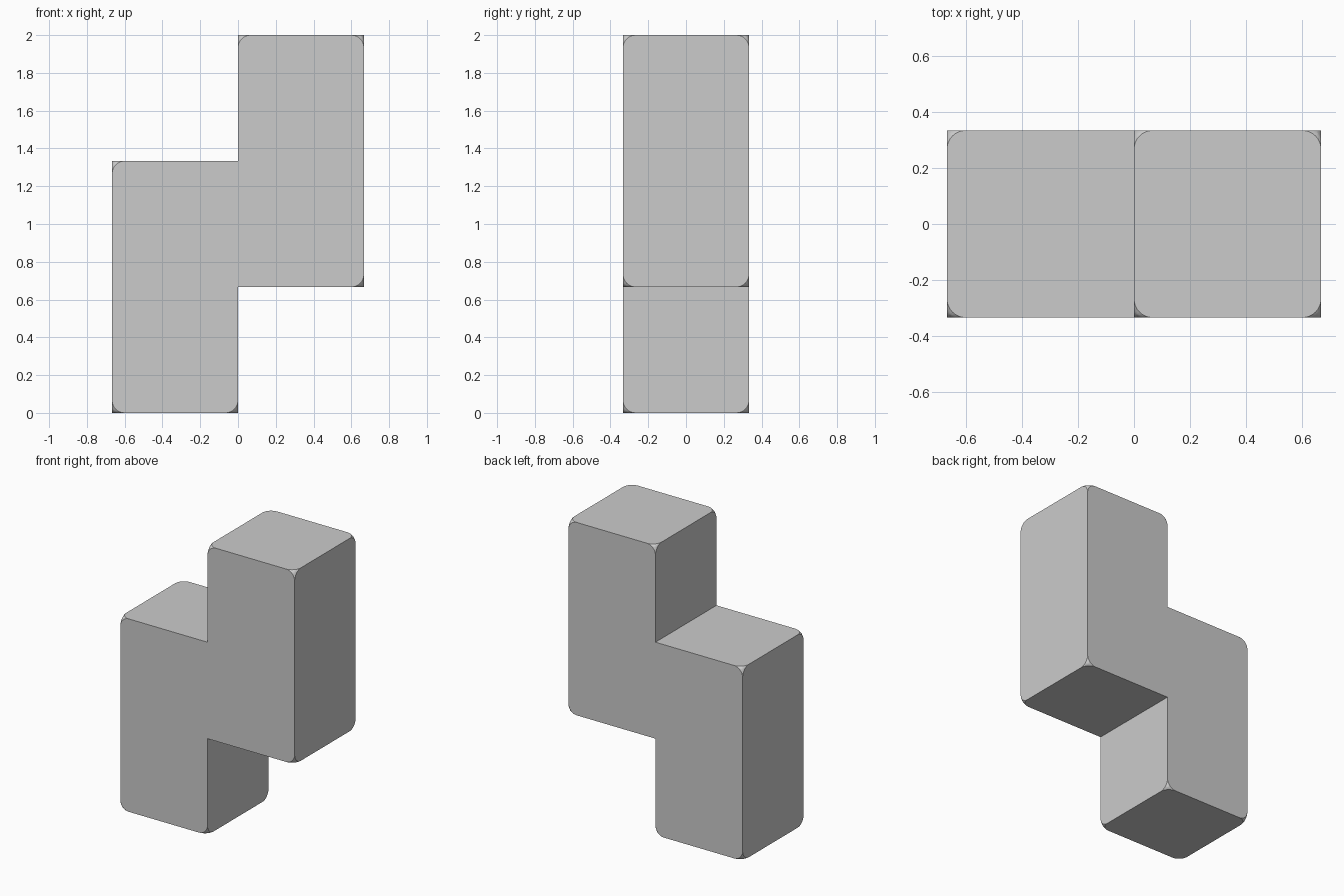
import bpy, bmesh

if "Cube" in bpy.data.objects:
    bpy.data.objects.remove(bpy.data.objects["Cube"])

C = 2 / 3      # side of one cube cell
R = 0.067      # corner rounding

# Stepped outline in the XZ plane
outline = [(-C, 0), (0, 0), (0, C), (C, C), (C, 3 * C), (0, 3 * C), (0, 2 * C), (-C, 2 * C)]
inner = {2, 6}  # concave corners stay sharp

bm = bmesh.new()
front = [bm.verts.new((x, -C / 2, z)) for x, z in outline]
back = [bm.verts.new((x, C / 2, z)) for x, z in outline]
n = len(outline)

# Front, back and side faces of the block
bm.faces.new(front)
bm.faces.new(back[::-1])
for i in range(n):
    j = (i + 1) % n
    bm.faces.new((front[i], back[i], back[j], front[j]))
bmesh.ops.recalc_face_normals(bm, faces=bm.faces[:])

# Round only the outward corner points, leaving edges crisp
corners = [v for ring in (front, back) for i, v in enumerate(ring) if i not in inner]
bmesh.ops.bevel(bm, geom=corners, offset=R, offset_type='OFFSET', segments=8,
                profile=0.5, affect='VERTICES')

mesh = bpy.data.meshes.new("stepped_block")
bm.to_mesh(mesh)
bm.free()
block = bpy.data.objects.new("stepped_block", mesh)
bpy.context.collection.objects.link(block)
